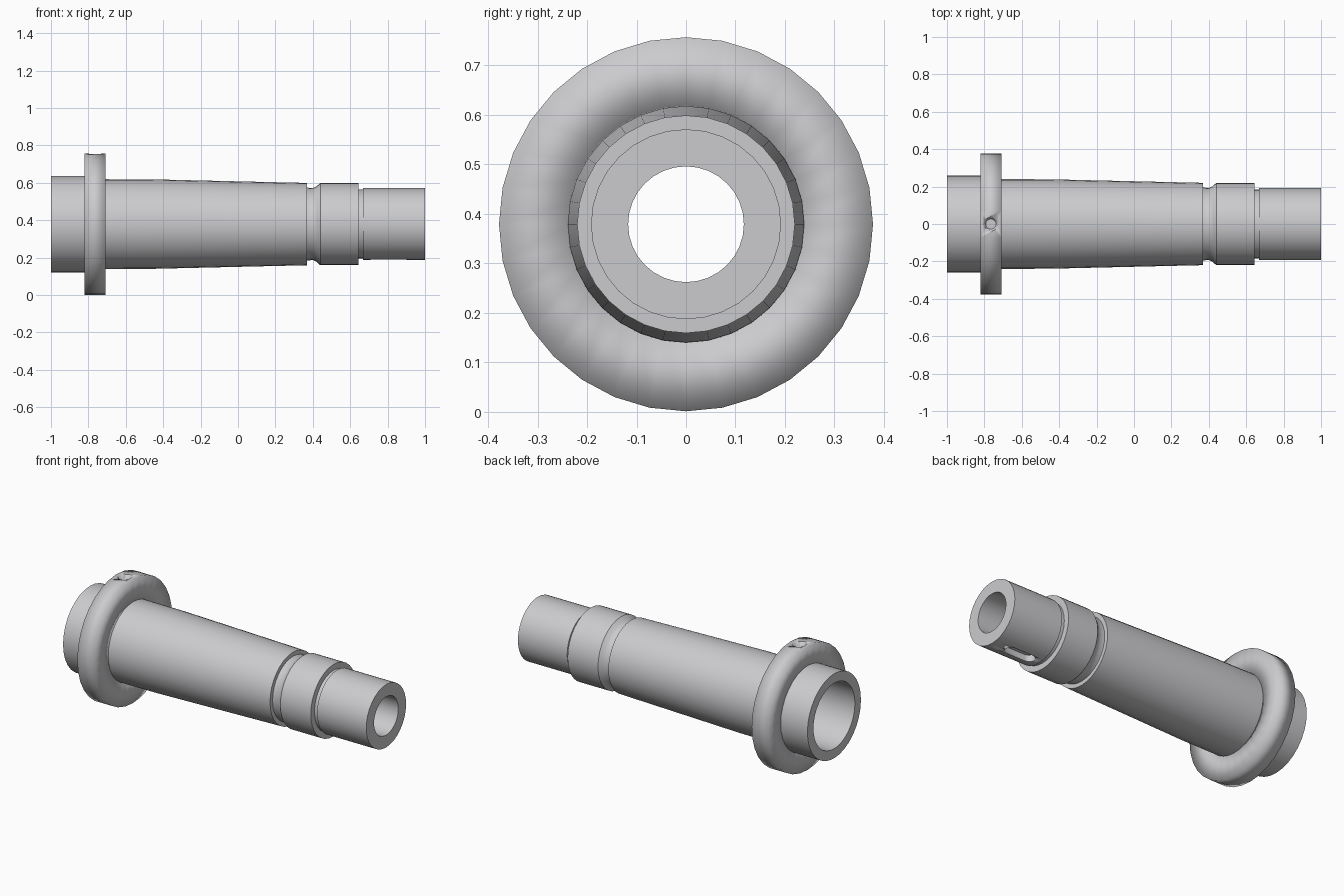
import bpy, bmesh, math
from mathutils import Matrix, Vector

if "Cube" in bpy.data.objects:
    bpy.data.objects.remove(bpy.data.objects["Cube"])

AXIS_Z = 0.379
SIDES = 32

metal = bpy.data.materials.new("light grey metal")
metal.diffuse_color = (0.6, 0.6, 0.62, 1)
metal.use_nodes = True
metal.node_tree.nodes["Principled BSDF"].inputs["Base Color"].default_value = metal.diffuse_color


def lathe(name, profile, smooth_angle):
    """Spin a closed (x, radius) profile about the long axis."""
    bm = bmesh.new()
    rings = []
    for i in range(SIDES):
        a = 2 * math.pi * i / SIDES
        rings.append([bm.verts.new((x, r * math.sin(a), AXIS_Z + r * math.cos(a)))
                      for x, r in profile])
    n = len(profile)
    for i in range(SIDES):
        a, b = rings[i], rings[(i + 1) % SIDES]
        for j in range(n):
            k = (j + 1) % n
            bm.faces.new((a[j], a[k], b[k], b[j]))
    bmesh.ops.recalc_face_normals(bm, faces=bm.faces)
    return finish(name, bm, smooth_angle)


def finish(name, bm, smooth_angle=30):
    mesh = bpy.data.meshes.new(name)
    bm.to_mesh(mesh)
    bm.free()
    mesh.materials.append(metal)
    obj = bpy.data.objects.new(name, mesh)
    bpy.context.collection.objects.link(obj)
    bpy.ops.object.select_all(action='DESELECT')
    bpy.context.view_layer.objects.active = obj
    obj.select_set(True)
    bpy.ops.object.shade_smooth_by_angle(angle=math.radians(smooth_angle))
    return obj


def cut(target, cutter):
    mod = target.modifiers.new(cutter.name, 'BOOLEAN')
    mod.operation = 'DIFFERENCE'
    mod.solver = 'EXACT'
    mod.object = cutter
    bpy.ops.object.select_all(action='DESELECT')
    bpy.context.view_layer.objects.active = target
    target.select_set(True)
    bpy.ops.object.modifier_apply(modifier=mod.name)
    bpy.data.objects.remove(cutter)


# Hollow shaft: rear stub, tapered barrel, groove, collar, relief, tip, then the bore
shaft = lathe("shaft", [
    (-1.0, 0.258), (-0.765, 0.258), (-0.765, 0.24), (-0.45, 0.239), (0.37, 0.22),
    (0.37, 0.195), (0.40, 0.192), (0.42, 0.202), (0.44, 0.22),
    (0.645, 0.22), (0.645, 0.184), (0.668, 0.184), (0.668, 0.192),
    (1.0, 0.192), (1.0, 0.117), (-0.55, 0.117), (-0.6, 0.2), (-1.0, 0.2)], 40)

# Flange ring around the rear of the barrel
flange = lathe("flange", [
    (-0.82, 0.378), (-0.708, 0.378), (-0.708, 0.232), (-0.82, 0.232)], 95)

# Round-ended keyway under the tip
bm = bmesh.new()
outline = []
for cx, start in ((0.87, -90), (0.74, 90)):
    for i in range(9):
        a = math.radians(start + 180 * i / 8)
        outline.append(bm.verts.new((cx + 0.035 * math.cos(a), 0.035 * math.sin(a), AXIS_Z - 0.25)))
face = bm.faces.new(outline)
top = bmesh.ops.extrude_face_region(bm, geom=[face])["geom"]
bmesh.ops.translate(bm, vec=Vector((0, 0, 0.1)),
                    verts=[g for g in top if isinstance(g, bmesh.types.BMVert)])
bmesh.ops.recalc_face_normals(bm, faces=bm.faces)
cut(shaft, finish("keyway_cutter", bm))

# Countersunk radial hole in the top of the flange
bm = bmesh.new()
bmesh.ops.create_cone(bm, cap_ends=True, segments=20, radius1=0.027, radius2=0.05, depth=0.08,
                      matrix=Matrix.Translation((-0.765, 0, AXIS_Z + 0.378)))
cut(flange, finish("hole_cutter", bm))
